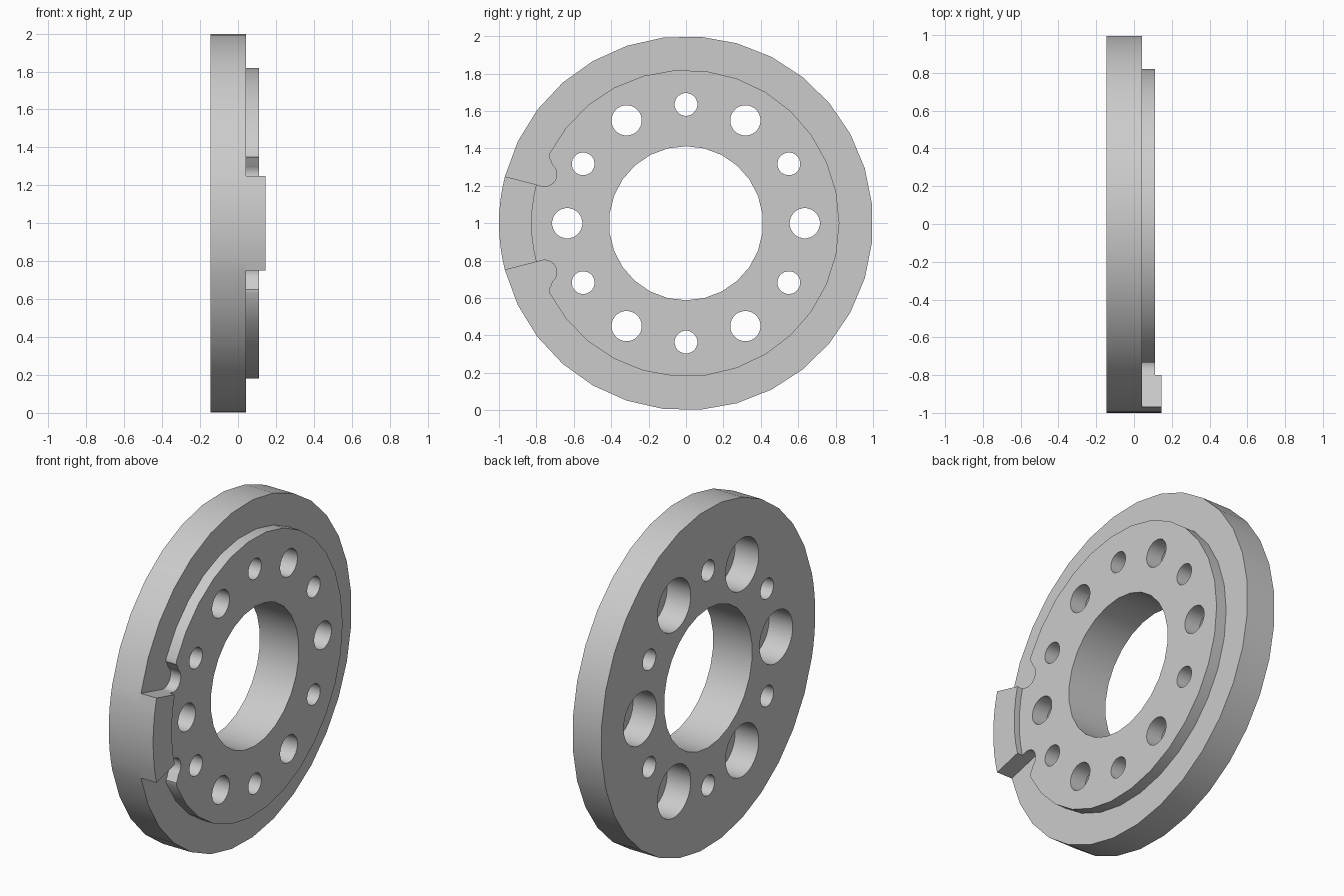
import bpy, bmesh
from math import sin, cos, radians, pi

if "Cube" in bpy.data.objects:
    bpy.data.objects.remove(bpy.data.objects["Cube"], do_unlink=True)

BACK, SHOULDER, PLATE, TAB = -0.145, 0.043, 0.11, 0.145
TAB_ANGLE = 14.5

grey = bpy.data.materials.new("plain_grey")
grey.use_nodes = True
colour = (0.6, 0.6, 0.6, 1)
grey.diffuse_color = colour
grey.node_tree.nodes["Principled BSDF"].inputs["Base Color"].default_value = colour


def polar(r, deg):
    """Point in the y-z plane, angle measured from the front (-y) upwards."""
    a = radians(deg)
    return -r * cos(a), 1 + r * sin(a)


def arc(r, start, end, steps):
    return [polar(r, start + (end - start) * i / steps) for i in range(steps + 1)]


def circle(centre, r, sides):
    return [(centre[0] + r * cos(2 * pi * (i + 0.5) / sides),
             centre[1] + r * sin(2 * pi * (i + 0.5) / sides)) for i in range(sides)]


def prism(name, outline, x0, x1):
    """Extrude a y-z outline along x."""
    bm = bmesh.new()
    face = bm.faces.new([bm.verts.new((x0, y, z)) for y, z in outline])
    grown = bmesh.ops.extrude_face_region(bm, geom=[face])["geom"]
    moved = [v for v in grown if isinstance(v, bmesh.types.BMVert)]
    bmesh.ops.translate(bm, verts=moved, vec=(x1 - x0, 0, 0))
    # The extrusion keeps the starting cap only when it is rebuilt
    bmesh.ops.holes_fill(bm, edges=[e for e in bm.edges if e.is_boundary])
    bmesh.ops.recalc_face_normals(bm, faces=bm.faces)
    mesh = bpy.data.meshes.new(name)
    bm.to_mesh(mesh)
    bm.free()
    mesh.materials.append(grey)
    obj = bpy.data.objects.new(name, mesh)
    bpy.context.collection.objects.link(obj)
    return obj


def select(obj):
    bpy.ops.object.select_all(action="DESELECT")
    obj.select_set(True)
    bpy.context.view_layer.objects.active = obj


def cut(obj, cutters):
    select(obj)
    for cutter in cutters:
        mod = obj.modifiers.new("hole", "BOOLEAN")
        mod.operation, mod.solver, mod.object = "DIFFERENCE", "EXACT", cutter
        bpy.ops.object.modifier_apply(modifier=mod.name)


# Main disc, with a finer rim where the tab stands
tab_rim = arc(1, -TAB_ANGLE, TAB_ANGLE, 8)
disc = prism("main_disc", tab_rim + arc(1, TAB_ANGLE, 360 - TAB_ANGLE, 29)[1:-1],
             BACK, SHOULDER)

# Raised plate with a rounded relief notch on each side of the tab
NOTCH_ANGLE, NOTCH_RADIUS = 19.1, 0.065
cy, cz = polar(0.8, NOTCH_ANGLE)
notch = [polar(0.825, TAB_ANGLE)]
for i in range(11):
    # Sweep from the tab side, round the inner side, to the plate side
    phi = radians(NOTCH_ANGLE + 270 - 16 * i)
    notch.append((cy - NOTCH_RADIUS * cos(phi), cz + NOTCH_RADIUS * sin(phi)))
notch += [polar(0.8, 25.1), polar(0.813, 25.5)]
mirrored = [(y, 2 - z) for y, z in reversed(notch)]
plate = prism("raised_plate",
              notch + arc(0.82, 26.8, 333.2, 26) + mirrored
              + arc(0.825, -TAB_ANGLE, TAB_ANGLE, 6)[1:-1],
              SHOULDER, PLATE)

# Locating tab, flush with the rim
tab = prism("locating_tab", tab_rim + arc(0.825, TAB_ANGLE, -TAB_ANGLE, 6),
            SHOULDER, TAB)

# Bore, bolt holes and counterbores open to the back
cutters = [prism("bore_cutter", circle((0, 1), 0.412, 26), -0.3, 0.3)]
for i in range(12):
    centre = polar(0.635, 30 * i)
    large = i % 2 == 0
    cutters.append(prism("hole_cutter", circle(centre, 0.081 if large else 0.061, 24),
                         -0.3, 0.3))
    if large:
        cutters.append(prism("counterbore_cutter", circle(centre, 0.155, 28), -0.3, 0.01))
for part in (disc, plate):
    cut(part, cutters)
for cutter in cutters:
    bpy.data.objects.remove(cutter, do_unlink=True)

for part in (disc, plate, tab):
    select(part)
    bpy.ops.object.shade_smooth_by_angle(angle=radians(30))
